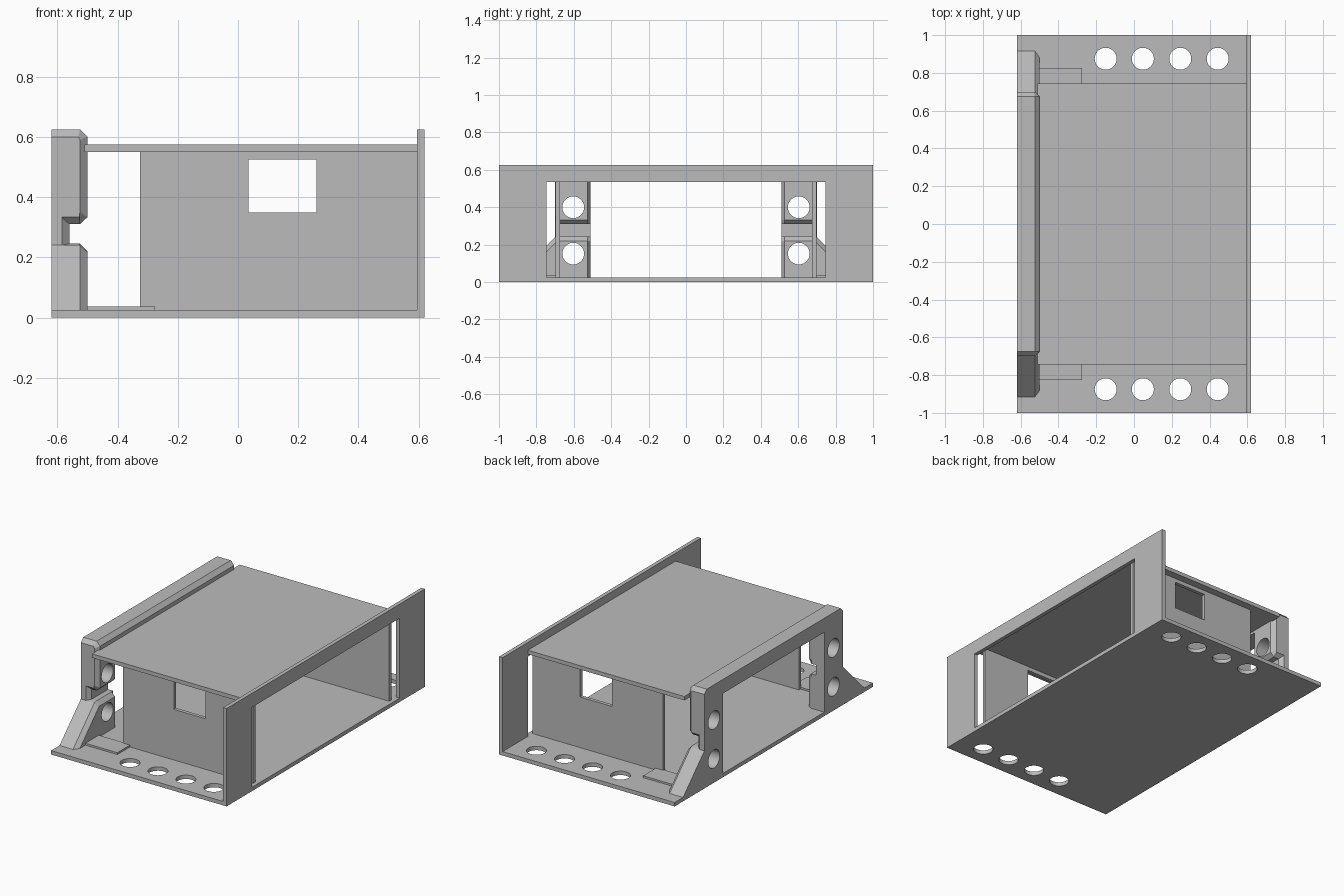
import bpy, bmesh, math

cube = bpy.data.objects.get("Cube")
if cube:
    bpy.data.objects.remove(cube, do_unlink=True)

grey = bpy.data.materials.new("plain_grey")
grey.use_nodes = True
grey.diffuse_color = (0.5, 0.5, 0.5, 1)
grey.node_tree.nodes["Principled BSDF"].inputs["Base Color"].default_value = (0.5, 0.5, 0.5, 1)


def finish(name, bm):
    bmesh.ops.recalc_face_normals(bm, faces=bm.faces)
    mesh = bpy.data.meshes.new(name)
    bm.to_mesh(mesh)
    bm.free()
    mesh.materials.append(grey)
    ob = bpy.data.objects.new(name, mesh)
    bpy.context.collection.objects.link(ob)
    return ob


def loft(name, rings):
    """Skin matching rings of points and close both ends."""
    bm = bmesh.new()
    loops = [[bm.verts.new(p) for p in ring] for ring in rings]
    n = len(loops[0])
    for a, b in zip(loops, loops[1:]):
        for i in range(n):
            j = (i + 1) % n
            bm.faces.new((a[i], a[j], b[j], b[i]))
    bm.faces.new(loops[0])
    bm.faces.new(loops[-1])
    return finish(name, bm)


def box(name, x0, x1, y0, y1, z0, z1):
    return loft(name, [[(x, y0, z0), (x, y1, z0), (x, y1, z1), (x, y0, z1)] for x in (x0, x1)])


def rod(axis, center, radius=0.058, length=0.4):
    ring = [(radius * math.cos(t * math.tau / 48), radius * math.sin(t * math.tau / 48)) for t in range(48)]
    cx, cy, cz = center
    h = length / 2
    if axis == "z":
        return loft("cutter", [[(cx + u, cy + v, cz + w) for u, v in ring] for w in (-h, h)])
    return loft("cutter", [[(cx + w, cy + u, cz + v) for u, v in ring] for w in (-h, h)])


def cut(ob, cutters):
    for c in cutters:
        c.hide_render = True
        mod = ob.modifiers.new("cut", "BOOLEAN")
        mod.operation = "DIFFERENCE"
        mod.solver = "EXACT"
        mod.object = c
        bpy.context.view_layer.objects.active = ob
        bpy.ops.object.modifier_apply(modifier=mod.name)
        bpy.data.objects.remove(c, do_unlink=True)


# Base plate with a row of round holes along each end
FLOOR = 0.025
base = box("base_plate", -0.62, 0.62, -1, 1, 0, FLOOR)
cut(base, [rod("z", (x, s * 0.875, 0)) for s in (-1, 1) for x in (-0.15, 0.047, 0.245, 0.443)])

# Upright face panel with a wide opening
panel = box("face_panel", 0.595, 0.62, -1, 1, FLOOR, 0.625)
cut(panel, [box("cutter", 0.5, 0.7, -0.745, 0.745, FLOOR - 0.01, 0.535)])

# Lid
box("top_plate", -0.51, 0.595, -0.745, 0.745, 0.55, 0.575)

# Column section (x, z): full size in the middle, shrunk at the chamfered ends
full = [(-.62, FLOOR), (-.5, FLOOR), (-.5, .22), (-.525, .245), (-.56, .245), (-.56, .31),
        (-.525, .31), (-.5, .333), (-.5, .6), (-.525, .625), (-.62, .625)]
outer = [(-.62, FLOOR), (-.525, FLOOR), (-.525, .22), (-.527, .24), (-.585, .24), (-.585, .333),
         (-.527, .333), (-.525, .35), (-.525, .59), (-.53, .6), (-.62, .6)]
inner = [(min(x, -.525 - i * .0005), z) for i, (x, z) in enumerate(full)]

for s, side in ((1, "left"), (-1, "right")):
    # Side wall with window
    wall = box("side_wall_" + side, -0.325, 0.595, s * 0.675, s * 0.698, FLOOR, 0.55)
    cut(wall, [box("cutter", 0.035, 0.26, s * 0.6, s * 0.8, 0.348, 0.525)])

    # Raised pad on the base
    box("base_pad_" + side, -0.505, -0.275, s * 0.69, s * 0.825, FLOOR, 0.037)

    # Notched column with two bolt holes
    sections = ((0.51, inner), (0.526, full), (0.676, full), (0.70, outer))
    column = loft("rear_column_" + side, [[(x, s * y, z) for x, z in sec] for y, sec in sections])
    cut(column, [rod("x", (-0.56, s * 0.603, z)) for z in (0.152, 0.40)])

    # Sloped brace with a chamfered edge
    wide = [(0.672, FLOOR), (0.672, 0.24), (0.70, 0.24), (0.915, FLOOR)]
    slim = [(0.672, FLOOR), (0.672, 0.217), (0.69, 0.217), (0.882, FLOOR)]
    loft("rear_brace_" + side, [[(x, s * y, z) for y, z in sec]
                                for x, sec in ((-.62, wide), (-.525, wide), (-.5, slim))])

# Beam joining the two columns
beam = [(-.62, .535), (-.5, .535), (-.5, .6), (-.525, .625), (-.62, .625)]
loft("rear_beam", [[(x, y, z) for x, z in beam] for y in (-0.526, 0.526)])
